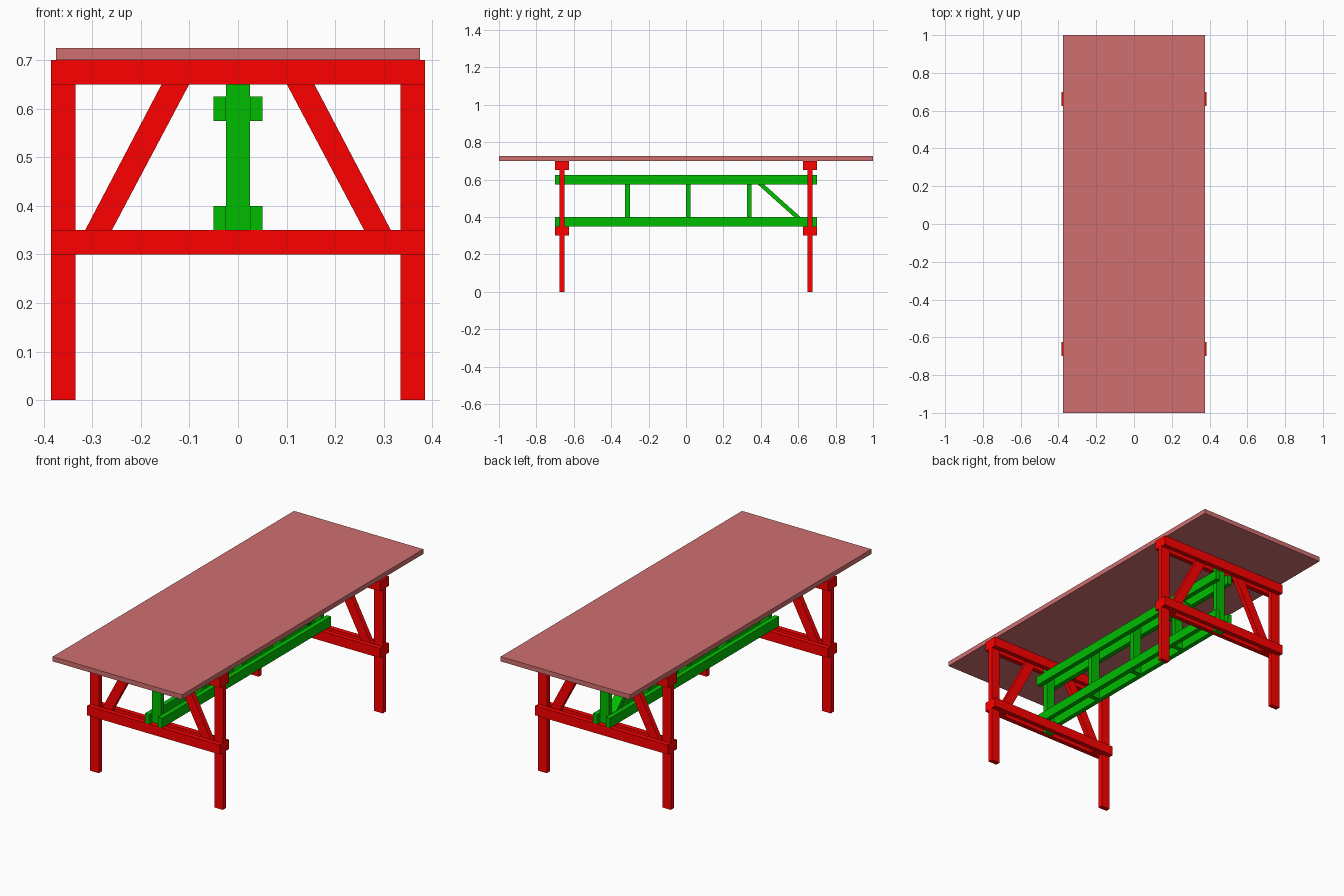
import bpy, bmesh

if "Cube" in bpy.data.objects:
    bpy.data.objects.remove(bpy.data.objects["Cube"])


def material(name, rgb):
    m = bpy.data.materials.new(name)
    m.diffuse_color = (*rgb, 1)
    m.use_nodes = True
    m.node_tree.nodes["Principled BSDF"].inputs["Base Color"].default_value = m.diffuse_color
    return m


RED = material("red_wood", (1.0, 0.0, 0.0))
GREEN = material("green_wood", (0.0, 0.51, 0.0))
ROSE = material("rose_top", (0.63, 0.16, 0.16))
T = 0.025          # board thickness
TRESTLE_Y = 0.6625


def prism(name, profile, axis, centre, depth, mat):
    """Extrude a (horizontal, z) outline along x or y."""
    bm = bmesh.new()
    rings = []
    for d in (centre - depth / 2, centre + depth / 2):
        rings.append([bm.verts.new((d, u, z) if axis == "x" else (u, d, z)) for u, z in profile])
    bm.faces.new(rings[0])
    bm.faces.new(rings[1])
    n = len(profile)
    for i in range(n):
        j = (i + 1) % n
        bm.faces.new((rings[0][i], rings[0][j], rings[1][j], rings[1][i]))
    bmesh.ops.recalc_face_normals(bm, faces=bm.faces)
    me = bpy.data.meshes.new(name)
    bm.to_mesh(me)
    bm.free()
    me.materials.append(mat)
    ob = bpy.data.objects.new(name, me)
    bpy.context.collection.objects.link(ob)
    return ob


def board(name, x, y, z, mat):
    """Box given by its x, y and z ranges."""
    outline = [(x[0], z[0]), (x[1], z[0]), (x[1], z[1]), (x[0], z[1])]
    return prism(name, outline, "y", (y[0] + y[1]) / 2, y[1] - y[0], mat)


# Table top
board("table_top", (-0.375, 0.375), (-1, 1), (0.70, 0.725), ROSE)

# Two end trestles: legs and braces sandwiched between paired rails
for end, sy in (("front", -1), ("back", 1)):
    yc = sy * TRESTLE_Y
    mid = (yc - T / 2, yc + T / 2)
    for side, sx in (("left", -1), ("right", 1)):
        board(f"{end}_{side}_leg", sorted((sx * 0.335, sx * 0.385)), mid, (0, 0.70), RED)
        brace = [(sx * u, z) for u, z in
                 ((0.286, 0.30), (0.335, 0.30), (0.335, 0.311), (0.131, 0.70), (0.074, 0.70))]
        prism(f"{end}_{side}_brace", brace, "y", yc, T, RED)
    for level, z in (("lower", 0.30), ("upper", 0.65)):
        for face, off in (("outer", sy * T), ("inner", -sy * T)):
            y = yc + off
            board(f"{end}_{level}_{face}_rail", (-0.385, 0.385),
                  (y - T / 2, y + T / 2), (z, z + 0.05), RED)
    # Centre post of the trestle
    board(f"{end}_centre_post", (-0.025, 0.025), mid, (0.30, 0.70), GREEN)

# Paired long beams
for level, z in (("lower", 0.35), ("upper", 0.575)):
    for side, sx in (("left", -1), ("right", 1)):
        board(f"{level}_{side}_beam", sorted((sx * 0.025, sx * 0.05)),
              (-0.70, 0.70), (z, z + 0.05), GREEN)

# Uprights between the beams
for i, y in enumerate((-0.3125, 0.0125, 0.3375)):
    board(f"beam_upright_{i + 1}", (-0.025, 0.025), (y - T / 2, y + T / 2), (0.35, 0.625), GREEN)

# Single diagonal strut near the back
strut = [(0.35, 0.604), (0.35, 0.625), (0.361, 0.625), (0.65, 0.366), (0.65, 0.35), (0.634, 0.35)]
prism("diagonal_strut", strut, "x", 0, 0.05, GREEN)
